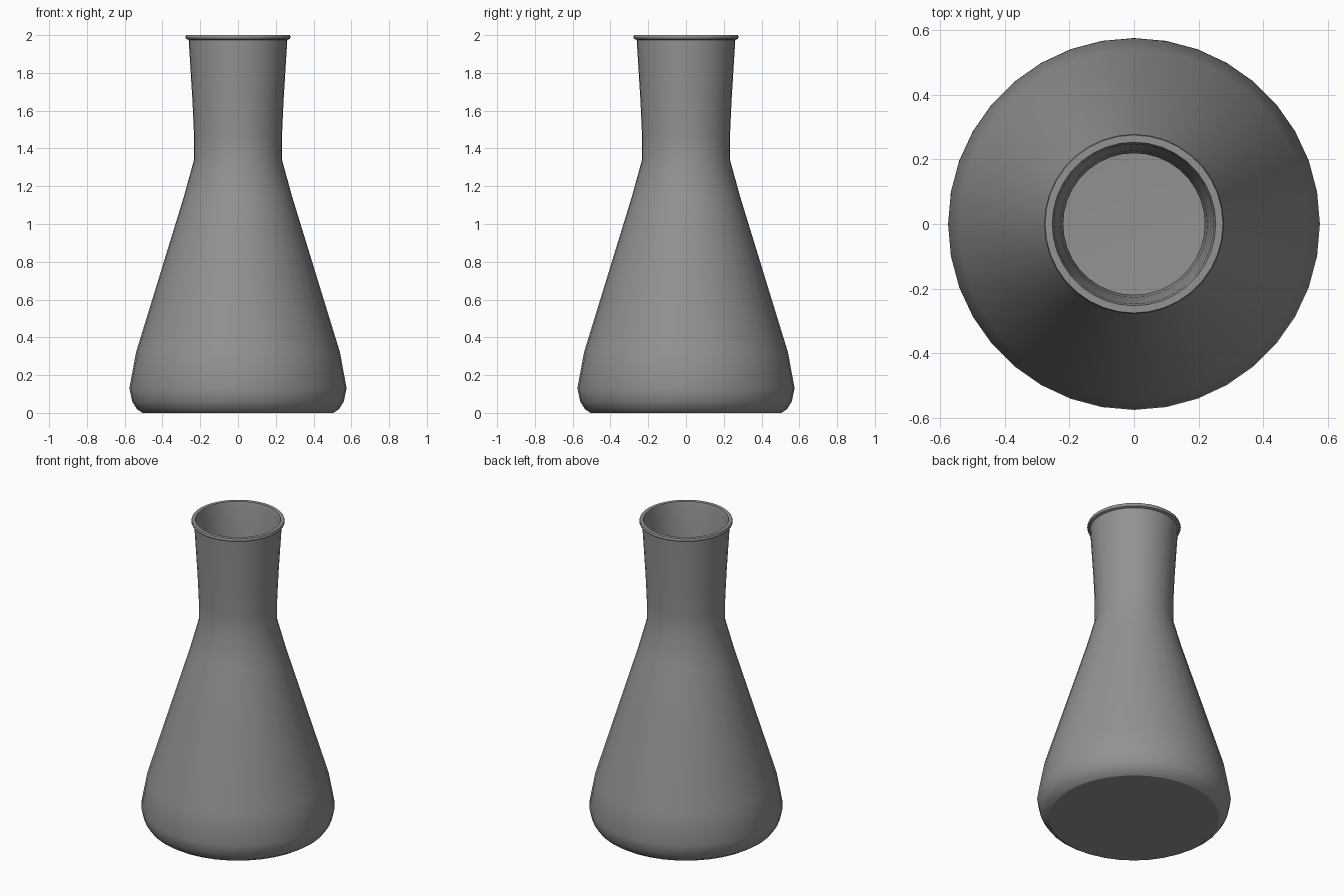
import bpy
import bmesh
import math

cube = bpy.data.objects.get("Cube")
if cube:
    bpy.data.objects.remove(cube, do_unlink=True)

SIDES = 36

# Single grey material
grey = bpy.data.materials.new("grey_glass")
grey.use_nodes = True
colour = (0.29, 0.29, 0.29, 1)
grey.diffuse_color = colour
grey.node_tree.nodes["Principled BSDF"].inputs["Base Color"].default_value = colour

# Profile as (radius, height): outer wall up, over the lip, inner wall down
outer = [(0.505, 0), (0.535, 0.02), (0.56, 0.06), (0.575, 0.13), (0.54, 0.32),
         (0.285, 1.15), (0.233, 1.34), (0.233, 1.47), (0.241, 1.65), (0.261, 1.975)]
lip = [(0.275, 1.98), (0.278, 1.99), (0.275, 2), (0.253, 2)]
inner = [(r - 0.014, max(z, 0.015)) for r, z in reversed(outer)]


def lathe(name, profile):
    """Spin a profile about z and cap its first and last rings."""
    bm = bmesh.new()
    rings = []
    for r, z in profile:
        angles = [math.tau * i / SIDES for i in range(SIDES)]
        rings.append([bm.verts.new((r * math.cos(a), r * math.sin(a), z)) for a in angles])
    for low, high in zip(rings, rings[1:]):
        for i in range(SIDES):
            j = (i + 1) % SIDES
            bm.faces.new((low[i], low[j], high[j], high[i]))
    bm.faces.new(rings[0][::-1])
    bm.faces.new(rings[-1])
    bmesh.ops.recalc_face_normals(bm, faces=bm.faces)
    mesh = bpy.data.meshes.new(name)
    bm.to_mesh(mesh)
    bm.free()
    mesh.materials.append(grey)
    obj = bpy.data.objects.new(name, mesh)
    bpy.context.collection.objects.link(obj)
    return obj


# Hollow conical flask with flared lip
flask = lathe("flask", outer + lip + inner)
bpy.ops.object.select_all(action="DESELECT")
flask.select_set(True)
bpy.context.view_layer.objects.active = flask
bpy.ops.object.shade_smooth_by_angle(angle=math.radians(32))
